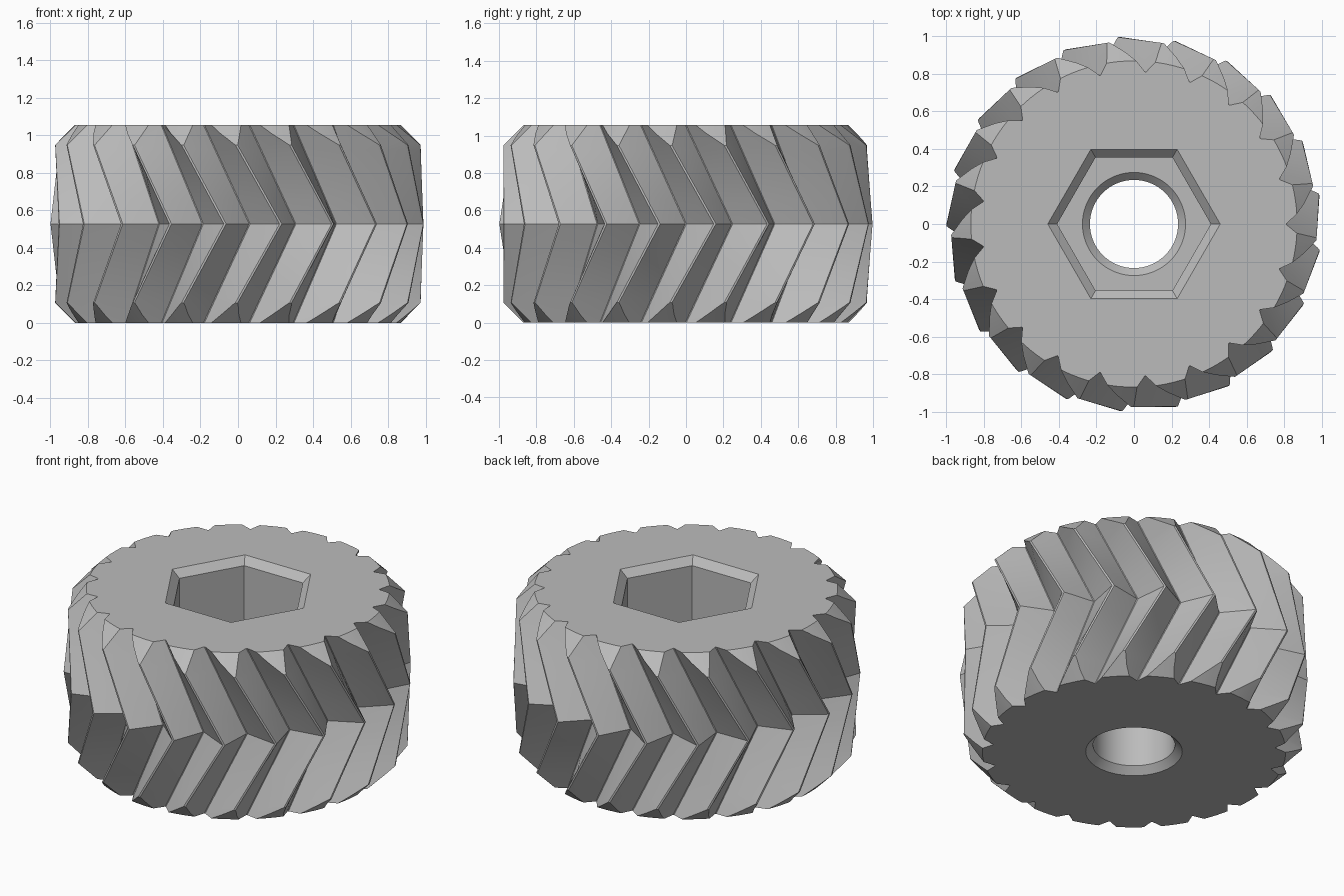
import bpy, bmesh, math
from mathutils import Vector

cube = bpy.data.objects.get("Cube")
if cube:
    bpy.data.objects.remove(cube, do_unlink=True)

TEETH = 21
PITCH = math.tau / TEETH
HEIGHT = 1.055
MID = HEIGHT / 2
TIP_ANGLE = math.radians(94.6)

grey = bpy.data.materials.new("plain grey")
grey.use_nodes = True
grey.diffuse_color = (0.5, 0.5, 0.5, 1)
grey.node_tree.nodes["Principled BSDF"].inputs["Base Color"].default_value = (0.5, 0.5, 0.5, 1)


def loft(name, rings):
    """Solid through a stack of equal-length point rings, capped at both ends."""
    bm = bmesh.new()
    loops = [[bm.verts.new(p) for p in ring] for ring in rings]
    n = len(loops[0])
    for low, high in zip(loops, loops[1:]):
        for i in range(n):
            j = (i + 1) % n
            bm.faces.new((low[i], low[j], high[j], high[i]))
    bm.faces.new(loops[0][::-1])
    bm.faces.new(loops[-1])
    mesh = bpy.data.meshes.new(name)
    bm.to_mesh(mesh)
    bm.free()
    mesh.materials.append(grey)
    obj = bpy.data.objects.new(name, mesh)
    bpy.context.collection.objects.link(obj)
    return obj


def turned(name, sides, profile):
    """Prism-like solid from (radius, height) pairs."""
    return loft(name, [[(r * math.cos(math.tau * i / sides), r * math.sin(math.tau * i / sides), z)
                        for i in range(sides)] for r, z in profile])


def tooth_ring(tip, root, twist):
    """One V-toothed section with narrow rounded tips."""
    shape = [(-0.9, tip - 0.014), (-0.35, tip - 0.002), (0.35, tip - 0.002),
             (0.9, tip - 0.014), (8.0, root + 0.003), (8.4, root + 0.003)]
    points = []
    for k in range(TEETH):
        for offset, r in shape:
            a = TIP_ANGLE + k * PITCH + math.radians(offset) + twist
            points.append(Vector((r * math.cos(a), r * math.sin(a), 0)))
    return points


# Herringbone body: straight ridges leaning the same way up and down from the middle
middle = tooth_ring(1.002, 0.837, 0)
end = tooth_ring(0.982, 0.81, -PITCH)
STEPS = 4
rings = []
for s in range(-STEPS, STEPS + 1):
    t = abs(s) / STEPS
    z = Vector((0, 0, MID + MID * s / STEPS))
    rings.append([a.lerp(b, t) + z for a, b in zip(middle, end)])
body = loft("herringbone_wheel", rings)

# Chamfer envelope, hexagonal pocket and round bore
FLOOR = 0.53
envelope = turned("chamfer_envelope", 128,
                  [(0.86, -0.01), (1.1, 0.23), (1.1, HEIGHT - 0.23), (0.86, HEIGHT + 0.01)])
pocket = turned("hex_pocket", 6,
                [(0.41, FLOOR), (0.41, HEIGHT - 0.045), (0.46, HEIGHT), (0.471, HEIGHT + 0.01)])
bore = turned("round_bore", 64,
              [(0.287, -0.01), (0.235, 0.042), (0.235, FLOOR - 0.04), (0.335, FLOOR + 0.06)])

bpy.context.view_layer.objects.active = body
for cutter, operation in ((envelope, 'INTERSECT'), (pocket, 'DIFFERENCE'), (bore, 'DIFFERENCE')):
    cutter.hide_render = True
    mod = body.modifiers.new(cutter.name, 'BOOLEAN')
    mod.operation = operation
    mod.solver = 'EXACT'
    mod.object = cutter
    bpy.ops.object.modifier_apply(modifier=mod.name)
    bpy.data.objects.remove(cutter, do_unlink=True)

# Smooth the bore and ridge tips, keep the creases
bpy.ops.object.select_all(action='DESELECT')
body.select_set(True)
bpy.ops.object.shade_smooth_by_angle(angle=math.radians(25))
